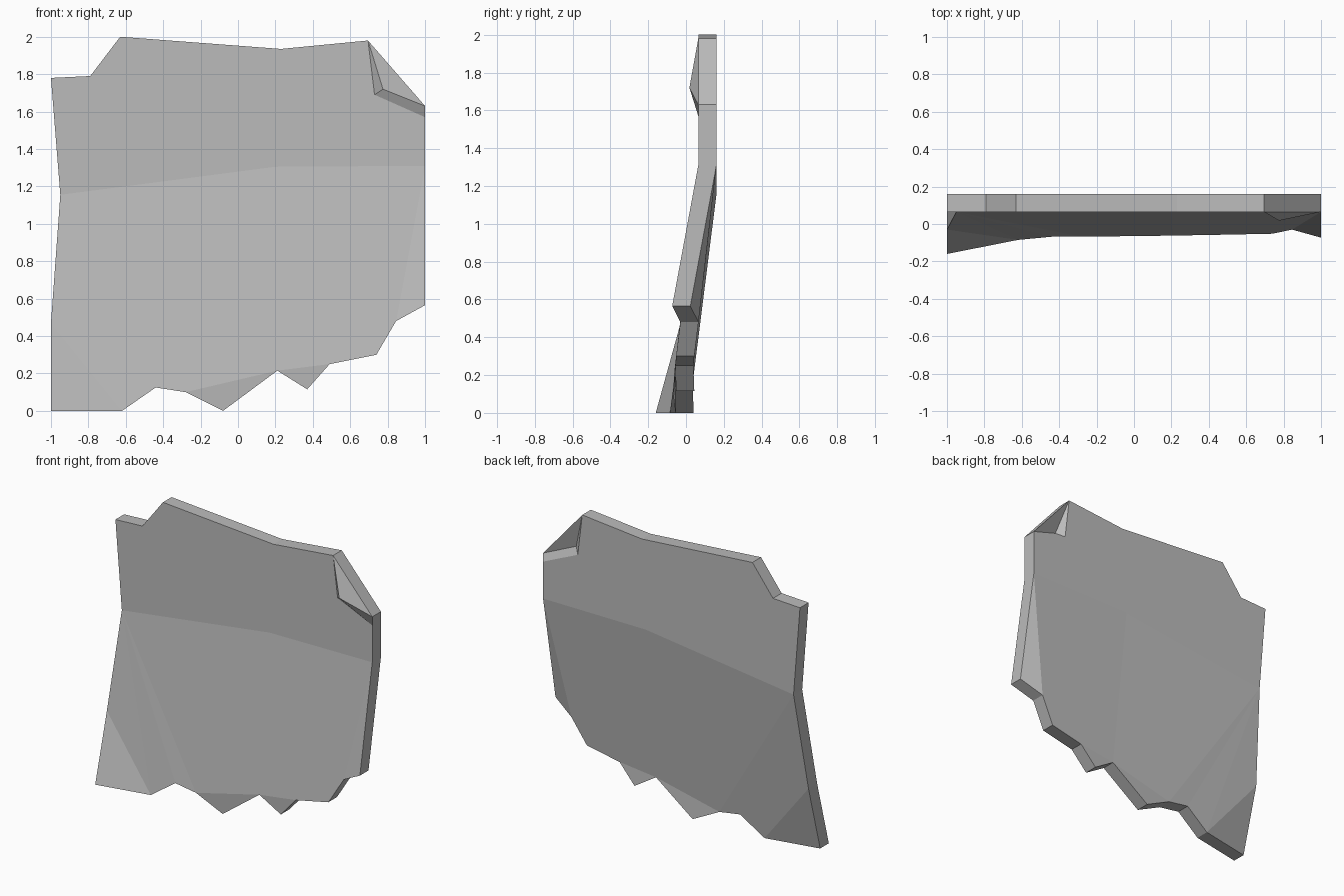
import bpy
import bmesh
from mathutils import Vector

default_cube = bpy.data.objects.get("Cube")
if default_cube:
    bpy.data.objects.remove(default_cube, do_unlink=True)

THICKNESS = 0.096
PANEL_Y = 0.065

# Upright upper panel: (x, z), all in one plane
upper = {
    "top_left": (-1, 1.78), "step": (-.79, 1.79), "peak": (-.63, 2),
    "top_mid": (.23, 1.935), "dent_top": (.695, 1.98),
    "dent_inner": (.73, 1.69), "dent_side": (1, 1.63), "dent_low": (1, 1.57),
    "bend_right": (1, 1.31), "bend_mid": (.2, 1.305), "bend_left": (-.95, 1.155),
}
points = {name: (x, PANEL_Y, z) for name, (x, z) in upper.items()}

# Bent corner and the torn lower edge, swept forward: (x, y, z)
points.update({
    "dent_tip": (.775, .018, 1.72),
    "edge_left": (-1, -.03, .47), "corner": (-1, -.16, 0),
    "tear_a": (-.62, -.085, 0), "tear_b": (-.44, -.068, .125),
    "tear_c": (-.28, -.068, .1), "tooth_big": (-.08, -.056, 0),
    "tear_d": (.21, -.062, .215), "tooth_small": (.37, -.052, .115),
    "tear_e": (.49, -.057, .25), "tear_f": (.74, -.052, .3),
    "tear_g": (.845, -.03, .48), "edge_right": (1, -.073, .565),
})

# Facets of the front skin
facets = [
    "top_left step peak top_mid dent_top dent_inner dent_low bend_right bend_mid bend_left",
    "dent_top dent_side dent_tip",
    "dent_top dent_tip dent_inner",
    "dent_tip dent_side dent_low dent_inner",
    "edge_left tear_a corner",
    "bend_left tear_a edge_left",
    "tear_c tear_d tooth_big",
    "tear_d tear_e tooth_small",
    "bend_right edge_right tear_g",
]
# Fans of the sloping sheet, hung from the bend line
for hub, rim in (
    ("bend_left", "tear_a tear_b tear_c bend_mid"),
    ("bend_mid", "tear_c tear_d tear_e tear_f tear_g bend_right"),
):
    rim = rim.split()
    facets += [f"{hub} {a} {b}" for a, b in zip(rim, rim[1:])]

bm = bmesh.new()
verts = {name: bm.verts.new(co) for name, co in points.items()}
for facet in facets:
    bm.faces.new([verts[name] for name in facet.split()])
bmesh.ops.recalc_face_normals(bm, faces=bm.faces)

# Give the skin its thickness straight backwards
skin = bm.faces[:]
rim_edges = [e for e in bm.edges if e.is_boundary]
back = bmesh.ops.duplicate(bm, geom=skin + bm.edges[:] + bm.verts[:])
bmesh.ops.translate(bm, vec=Vector((0, THICKNESS, 0)),
                    verts=[v for v in back["geom"] if isinstance(v, bmesh.types.BMVert)])
twin = back["vert_map"]
for edge in rim_edges:
    a, b = edge.verts
    bm.faces.new((a, b, twin[b], twin[a]))
bmesh.ops.recalc_face_normals(bm, faces=bm.faces)

mesh = bpy.data.meshes.new("bent_sheet")
bm.to_mesh(mesh)
bm.free()

# Plain grey material
grey = bpy.data.materials.new("plain grey")
grey.use_nodes = True
colour = (.5, .5, .5, 1)
grey.diffuse_color = colour
grey.node_tree.nodes["Principled BSDF"].inputs["Base Color"].default_value = colour
mesh.materials.append(grey)

sheet = bpy.data.objects.new("bent_sheet", mesh)
bpy.context.collection.objects.link(sheet)
